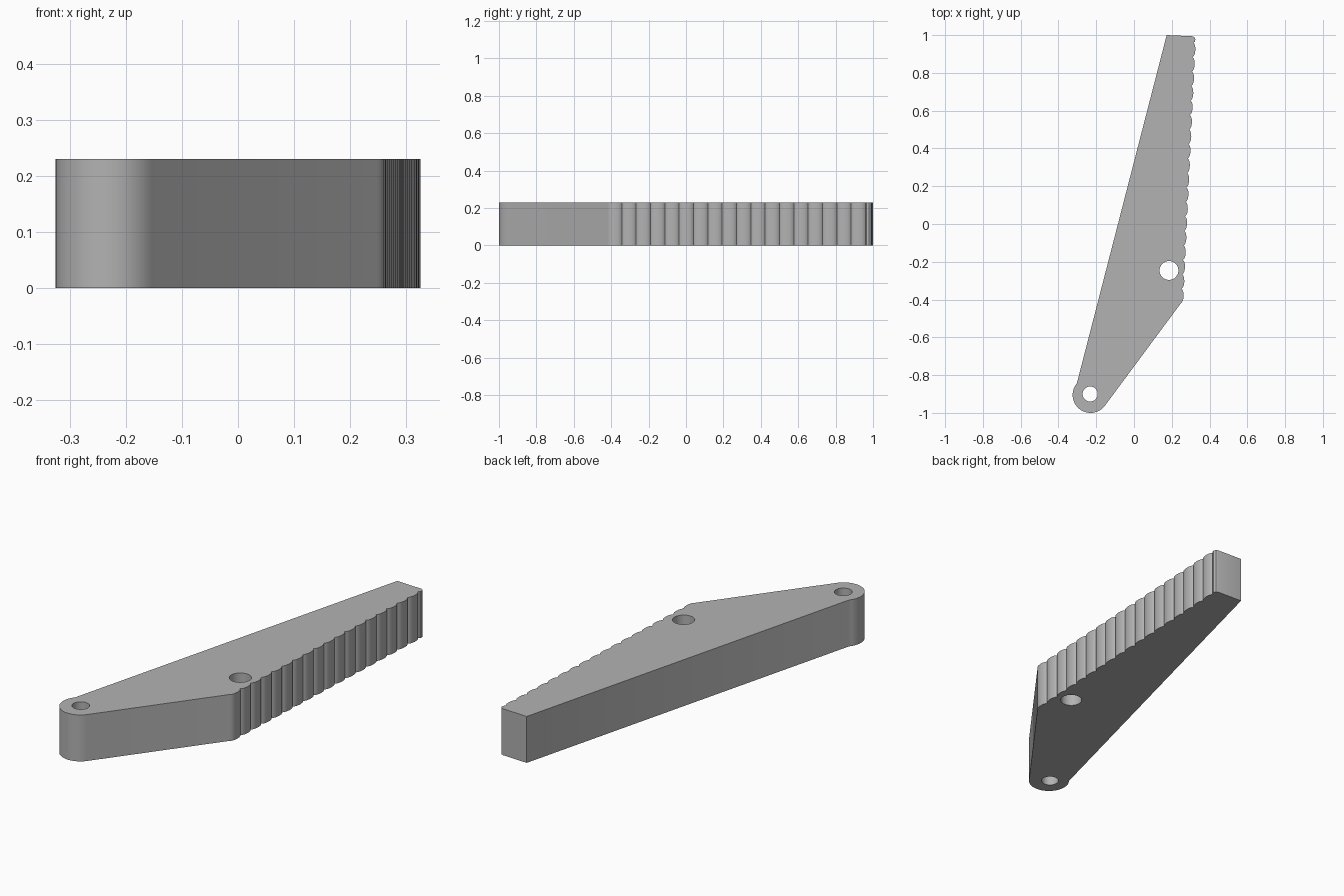
import bpy, bmesh, math
from mathutils import Vector

cube = bpy.data.objects.get("Cube")
if cube:
    bpy.data.objects.remove(cube, do_unlink=True)

HEIGHT = 0.23
PIVOT, PIVOT_R = Vector((-0.23, -0.905)), 0.095

grey = bpy.data.materials.new("plain grey")
grey.use_nodes = True
colour = (0.45, 0.45, 0.45, 1)
grey.diffuse_color = colour
grey.node_tree.nodes["Principled BSDF"].inputs["Base Color"].default_value = colour


def prism(name, outline, z0, z1):
    """Extrude a closed outline between two heights."""
    bm = bmesh.new()
    face = bm.faces.new([bm.verts.new((p[0], p[1], z0)) for p in outline])
    top = bmesh.ops.extrude_face_region(bm, geom=[face])["geom"]
    verts = [v for v in top if isinstance(v, bmesh.types.BMVert)]
    bmesh.ops.translate(bm, verts=verts, vec=(0, 0, z1 - z0))
    bmesh.ops.recalc_face_normals(bm, faces=bm.faces)
    mesh = bpy.data.meshes.new(name)
    bm.to_mesh(mesh)
    bm.free()
    mesh.materials.append(grey)
    obj = bpy.data.objects.new(name, mesh)
    bpy.context.collection.objects.link(obj)
    return obj


def arc(centre, radius, start, end, steps):
    """Points along an arc, angles in degrees."""
    angles = [math.radians(start + (end - start) * i / steps) for i in range(steps + 1)]
    return [(centre[0] + radius * math.cos(a), centre[1] + radius * math.sin(a)) for a in angles]


# Rounded pivot end, running from the long edge to the short slanted edge
outline = arc(PIVOT, PIVOT_R, 140, 323, 28)

# Row of shallow rounded teeth along the gripping edge
first, last, teeth = Vector((0.248, -0.42)), Vector((0.314, 0.96)), 18
along = (last - first) / teeth
out = Vector((along.y, -along.x)).normalized()
bump = [(0, 0), (0.08, 0.006), (0.25, 0.011), (0.5, 0.013), (0.75, 0.011), (0.92, 0.006)]
for k in range(teeth):
    outline += [first + along * (k + t) + out * h for t, h in bump]

# Rounded corner and flat tip
outline += [last, (0.322, 0.965), (0.325, 0.978), (0.320, 0.989), (0.308, 0.994), (0.173, 1.0)]
body = prism("serrated_lever", outline, 0, HEIGHT)

# Pivot hole and bolt hole
for name, centre, radius in (("pivot_hole", (-0.232, -0.9), 0.04),
                             ("bolt_hole", (0.185, -0.246), 0.05)):
    cutter = prism(name, arc(centre, radius, 0, 360, 40)[:-1], -0.1, HEIGHT + 0.1)
    cutter.hide_render = True
    mod = body.modifiers.new(name, "BOOLEAN")
    mod.operation, mod.solver, mod.object = "DIFFERENCE", "EXACT", cutter
    bpy.context.view_layer.objects.active = body
    bpy.ops.object.modifier_apply(modifier=mod.name)
    bpy.data.objects.remove(cutter, do_unlink=True)

# Smooth curved walls, crisp rims
bpy.ops.object.select_all(action="DESELECT")
body.select_set(True)
bpy.context.view_layer.objects.active = body
bpy.ops.object.shade_smooth_by_angle(angle=math.radians(25))
